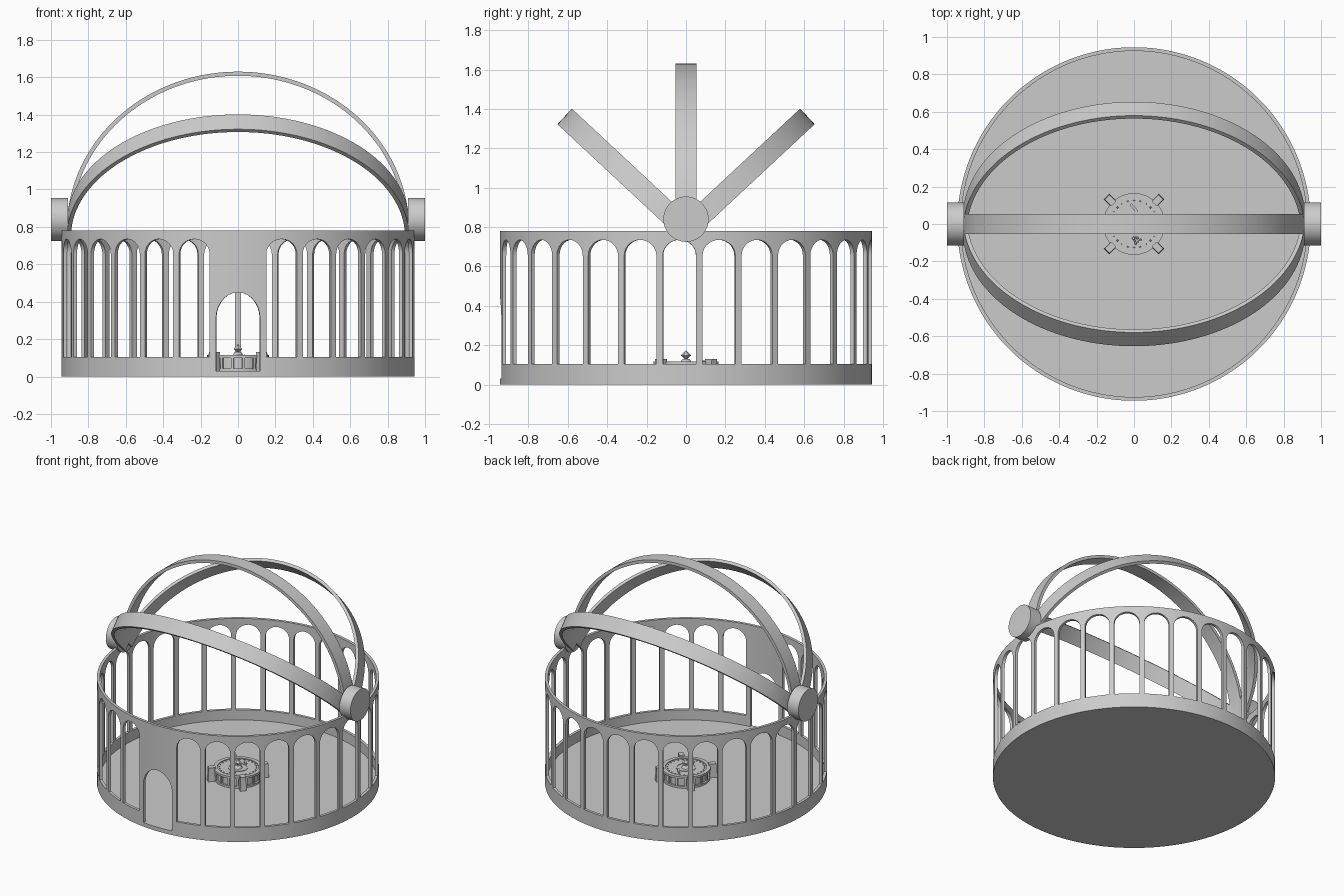
import bpy, bmesh, math, random
from mathutils import Matrix, Vector

if "Cube" in bpy.data.objects:
    bpy.data.objects.remove(bpy.data.objects["Cube"])

R, H, T = 0.945, 0.78, 0.02          # wall radius, height, thickness
random.seed(3)


def finish(name, bm, angle=30):
    me = bpy.data.meshes.new(name)
    bm.to_mesh(me)
    bm.free()
    ob = bpy.data.objects.new(name, me)
    bpy.context.collection.objects.link(ob)
    bpy.ops.object.select_all(action='DESELECT')
    bpy.context.view_layer.objects.active = ob
    ob.select_set(True)
    if angle:
        bpy.ops.object.shade_smooth_by_angle(angle=math.radians(angle))
    return ob


def cylinder(name, r1, r2, depth, loc, seg=48, rot=Matrix(), angle=30):
    bm = bmesh.new()
    bmesh.ops.create_cone(bm, cap_ends=True, segments=seg, radius1=r1, radius2=r2,
                          depth=depth, matrix=Matrix.Translation(loc) @ rot)
    return finish(name, bm, angle)


def box(name, size, mat, taper=1.0):
    bm = bmesh.new()
    bmesh.ops.create_cube(bm, size=1)
    for v in bm.verts:
        k = taper if v.co.z > 0 else 1
        v.co = mat @ Vector((v.co.x * size[0] * k, v.co.y * size[1] * k, v.co.z * size[2]))
    return finish(name, bm, 0)


def ring(name, r_in, r_out, z0, z1, seg=48):
    bm = bmesh.new()
    loops = []
    for i in range(seg):
        a = 2 * math.pi * i / seg
        loops.append([bm.verts.new((r * math.cos(a), r * math.sin(a), z))
                      for r, z in ((r_in, z0), (r_out, z0), (r_out, z1), (r_in, z1))])
    for i in range(seg):
        a, b = loops[i], loops[(i + 1) % seg]
        for j in range(4):
            k = (j + 1) % 4
            bm.faces.new((a[j], b[j], b[k], a[k]))
    bmesh.ops.recalc_face_normals(bm, faces=bm.faces)
    return finish(name, bm)


# Arcade wall: strips of quads with arched windows and a door, then thickened
STEP, PILLAR = 12.27, 1.0            # window spacing, half pillar (degrees)
SILL, SPRING, TOP = 0.105, 0.655, 0.735
D_SILL, D_SPRING, D_TOP, D_HALF = 0.03, 0.31, 0.45, 7.17
LEVELS = (0, D_SILL, SILL, D_SPRING, SPRING, H)
wall = bmesh.new()


def strip(a0, a1, left, right):
    def p(a, z):
        t = math.radians(a + 90)
        return wall.verts.new((R * math.cos(t), R * math.sin(t), z))
    for i in range(len(left) - 1):
        wall.faces.new((p(a0, left[i]), p(a1, right[i]), p(a1, right[i + 1]), p(a0, left[i + 1])))


def opening(mid, half, spring, top, below, above, n=14):
    xs = [-math.cos(math.pi * i / n) for i in range(n + 1)]
    zs = [spring + (top - spring) * math.sin(math.pi * i / n) for i in range(n + 1)]
    for i in range(n):
        a0, a1 = mid + half * xs[i], mid + half * xs[i + 1]
        strip(a0, a1, below, below)
        strip(a0, a1, (zs[i],) + above, (zs[i + 1],) + above)


for k in range(-13, 14):
    for s in (-PILLAR, 0):
        strip(k * STEP + s, k * STEP + s + PILLAR, LEVELS, LEVELS)
for k in range(-14, 14):
    opening((k + 0.5) * STEP, STEP / 2 - PILLAR, SPRING, TOP, (0, D_SILL, SILL), (H,))
edge = 14 * STEP - PILLAR
strip(edge, 180 - D_HALF, LEVELS, LEVELS)
strip(180 + D_HALF, 360 - edge, LEVELS, LEVELS)
opening(180, D_HALF, D_SPRING, D_TOP, (0, D_SILL), (SPRING, H))
bmesh.ops.remove_doubles(wall, verts=wall.verts, dist=1e-4)
ob = finish("arcade_wall", wall, 0)
mod = ob.modifiers.new("thickness", 'SOLIDIFY')
mod.thickness, mod.offset = T, -1
bpy.ops.object.modifier_apply(modifier=mod.name)
bpy.ops.object.shade_smooth_by_angle(angle=math.radians(30))

# Floor
cylinder("floor", R - T + 0.002, R - T + 0.002, 0.03, (0, 0, 0.015), 128)

# Side hubs
for s, side in ((-1, "left"), (1, "right")):
    cylinder("hub_" + side, 0.115, 0.115, 0.09, (s * 0.955, 0, 0.84), 48,
             Matrix.Rotation(math.pi / 2, 4, 'Y'))


# Roof hoops pivoting about the hubs
def hoop(name, tilt, n=72):
    bm = bmesh.new()
    rot = Matrix.Translation((0, 0, 0.787)) @ Matrix.Rotation(math.radians(tilt), 4, 'X')
    secs = []
    for i in range(n + 1):
        a = math.pi * i / n
        secs.append([bm.verts.new(rot @ Vector(((0.915 - d) * math.cos(a), y, (0.843 - d) * math.sin(a))))
                     for d, y in ((0, -0.054), (0, 0.054), (0.022, 0.054), (0.022, -0.054))])
    for a, b in zip(secs, secs[1:]):
        for j in range(4):
            k = (j + 1) % 4
            bm.faces.new((a[j], b[j], b[k], a[k]))
    bm.faces.new(secs[0])
    bm.faces.new(secs[-1])
    bmesh.ops.recalc_face_normals(bm, faces=bm.faces)
    finish(name, bm)


for name, tilt in (("front", 47), ("middle", 0), ("back", -47)):
    hoop("roof_hoop_" + name, tilt)

# Central dais: recessed drum between two rims, with ribs and diagonal posts
cylinder("dais_drum", 0.148, 0.148, 0.08, (0, 0, 0.07))
ring("dais_base_rim", 0.14, 0.162, 0.03, 0.044)
ring("dais_top_rim", 0.138, 0.165, 0.1, 0.116)
ring("dais_inner_ring", 0.06, 0.068, 0.108, 0.114)
for i in range(16):
    rot = Matrix.Rotation(math.pi * (i + 0.5) / 8, 4, 'Z')
    box("dais_rib", (0.016, 0.014, 0.06), rot @ Matrix.Translation((0.15, 0, 0.072)))
for i in range(4):
    rot = Matrix.Rotation(math.pi * (i + 0.5) / 2, 4, 'Z')
    box("dais_post", (0.05, 0.044, 0.092), rot @ Matrix.Translation((0.182, 0, 0.076)), 0.85)
    box("dais_post_cap", (0.05, 0.036, 0.012), rot @ Matrix.Translation((0.178, 0, 0.124)))
for i in range(24):
    a = math.pi * i / 12
    cylinder("dais_stud", 0.005, 0.004, 0.006, (0.125 * math.cos(a), 0.125 * math.sin(a), 0.112), 8)

# Crystal on its pedestal
cylinder("crystal_pedestal", 0.03, 0.018, 0.02, (0, 0, 0.12), 12)
cylinder("crystal_lower", 0.004, 0.026, 0.02, (0, 0, 0.138), 6, angle=0)
cylinder("crystal_upper", 0.026, 0.003, 0.024, (0, 0, 0.16), 6, angle=0)

# Loose bar and scattered pebbles on the dais
box("loose_bar", (0.055, 0.014, 0.012), Matrix.Translation((0, 0.085, 0.116)) @ Matrix.Rotation(-0.85, 4, 'Z'))
for i in range(7):
    r = random.uniform(0.005, 0.011)
    cylinder("pebble", r, r * 0.6, 0.008,
             (random.uniform(-0.035, 0.035), random.uniform(-0.105, -0.06), 0.113), 6, angle=0)
